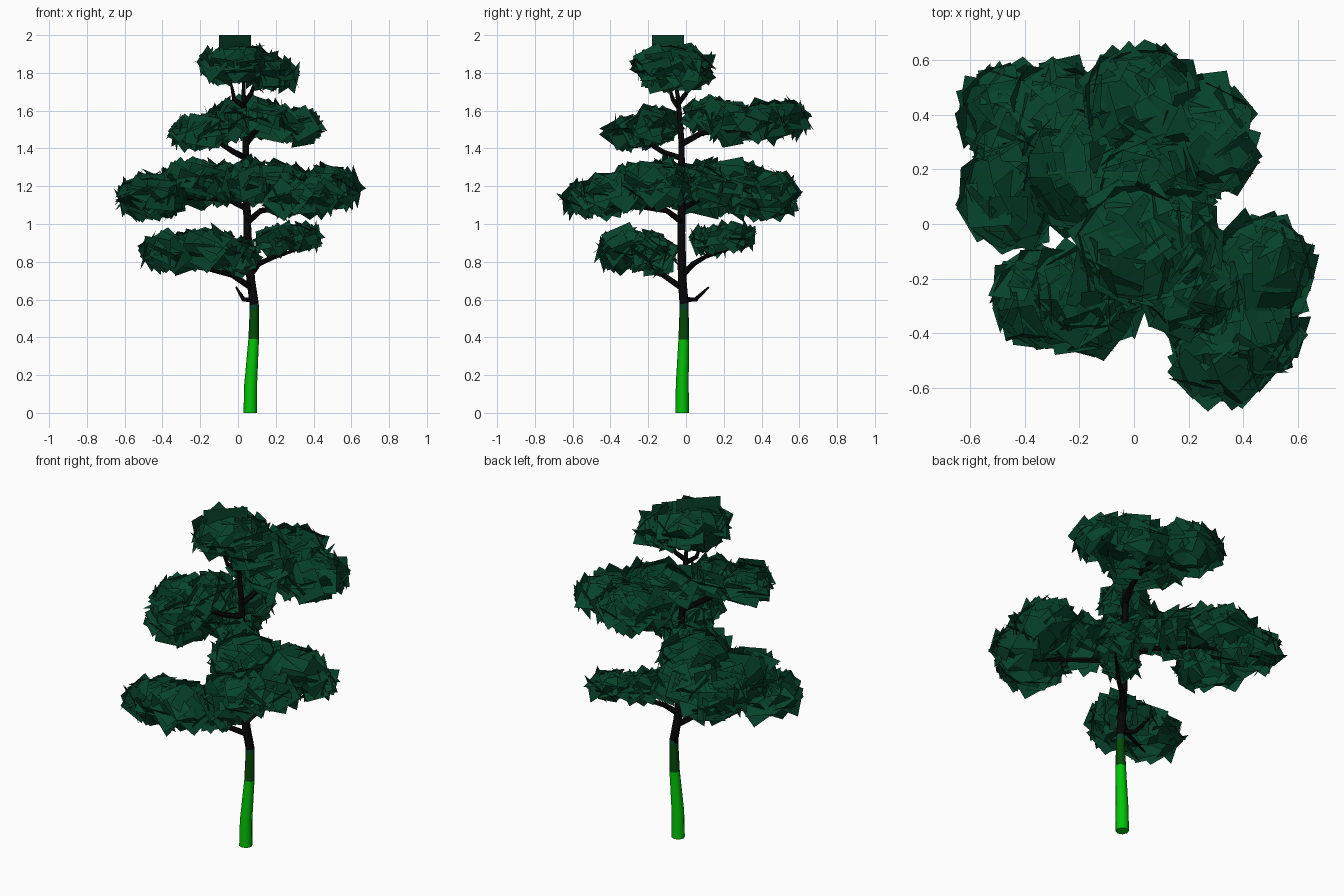
import bpy
import bmesh
import math
import random
from mathutils import Vector

random.seed(4)
cube = bpy.data.objects.get("Cube")
if cube:
    bpy.data.objects.remove(cube)


def material(name, rgb):
    m = bpy.data.materials.new(name)
    m.use_nodes = True
    m.diffuse_color = (*rgb, 1)
    m.node_tree.nodes["Principled BSDF"].inputs["Base Color"].default_value = (*rgb, 1)
    return m


bark = material("black bark", (0.002, 0.002, 0.002))
bright = material("bright green", (0.001, 0.56, 0.002))
deep = material("deep green", (0.001, 0.07, 0.002))
leaf = material("pine green", (0.002, 0.055, 0.024))


def finish(bm, name, mats):
    mesh = bpy.data.meshes.new(name)
    bm.to_mesh(mesh)
    bm.free()
    for m in mats:
        mesh.materials.append(m)
    ob = bpy.data.objects.new(name, mesh)
    bpy.context.collection.objects.link(ob)
    return ob


def tube(name, path, radii, mats, sides=8):
    """Tapered tube through the path, capped at both ends."""
    bm = bmesh.new()
    pts = [Vector(p) for p in path]
    rings = []
    for i, p in enumerate(pts):
        d = (pts[min(i + 1, len(pts) - 1)] - pts[max(i - 1, 0)]).normalized()
        if i == 0 and p.z == 0:
            d = Vector((0, 0, 1))
        u = d.cross(Vector((0, 1, 0))).normalized()
        v = d.cross(u)
        ring = []
        for k in range(sides):
            a = math.tau * k / sides
            ring.append(bm.verts.new(p + radii[i] * (u * math.cos(a) + v * math.sin(a))))
        rings.append(ring)
    for a, b in zip(rings, rings[1:]):
        for k in range(sides):
            n = (k + 1) % sides
            bm.faces.new((a[k], a[n], b[n], b[k]))
    bm.faces.new(rings[0])
    bm.faces.new(rings[-1])
    bmesh.ops.recalc_face_normals(bm, faces=bm.faces)
    # Colour bands by height
    if len(mats) > 1:
        for f in bm.faces:
            z = f.calc_center_median().z
            f.material_index = 1 if z < 0.39 else 2 if z < 0.55 else 3 if z < 0.575 else 0
    ob = finish(bm, name, mats)
    bpy.ops.object.select_all(action="DESELECT")
    ob.select_set(True)
    bpy.context.view_layer.objects.active = ob
    bpy.ops.object.shade_smooth_by_angle(angle=math.radians(50))


def buried(p, blob):
    x, y, z, rx, ry, rz = blob
    return ((p.x - x) / rx) ** 2 + ((p.y - y) / ry) ** 2 + ((p.z - z) / rz) ** 2 < 0.6


def foliage(name, blobs, size=0.108):
    """Square sprays laid over merged flattened ellipsoids, open underneath."""
    bm = bmesh.new()
    for blob in blobs:
        x, y, z, rx, ry, rz = blob
        count = int(520 * rx * (ry + rz)) + 16
        for i in range(count):
            h = 1 - 1.65 * (i + 0.5) / count
            a = i * 2.39996 + random.uniform(-0.3, 0.3)
            s = math.sqrt(1 - h * h)
            d = Vector((s * math.cos(a), s * math.sin(a), h))
            p = Vector((x + d.x * rx, y + d.y * ry, z + d.z * rz))
            if any(buried(p, other) for other in blobs if other is not blob):
                continue
            n = Vector((d.x / rx, d.y / ry, d.z / rz)).normalized()
            n += Vector([random.uniform(-0.3, 0.3) for _ in range(3)])
            n.normalize()
            u = n.orthogonal().normalized()
            v = n.cross(u)
            w = random.uniform(0, math.tau)
            r = size * random.uniform(0.85, 1.1)
            corners = []
            for k in range(4):
                t = w + k * math.pi / 2
                lift = n * random.uniform(-0.012, 0.012)
                corners.append(bm.verts.new(p + r * (u * math.cos(t) + v * math.sin(t)) + lift))
            bm.faces.new(corners)
    return finish(bm, name, [leaf])


# Trunk
tube("trunk",
     [(.065, -.02, 0), (.067, -.02, .15), (.083, -.012, .39), (.086, -.01, .55),
      (.086, -.01, .575), (.068, -.02, .7), (.05, -.025, .95), (.045, -.022, 1.2),
      (.04, -.025, 1.45), (.03, -.04, 1.65), (.03, -.07, 1.85)],
     [.036, .034, .028, .024, .024, .023, .021, .019, .016, .012, .006],
     [bark, bright, deep, leaf])

# Branches
branches = {
    "stub_branch": [(.08, -.01, .6), (.03, .05, .6), (-.01, .12, .665)],
    "low_front_right_branch": [(.075, -.02, .66), (-.03, -.12, .73), (-.15, -.22, .76), (-.36, -.34, .79)],
    "low_back_left_branch": [(.065, -.02, .73), (.11, .04, .79), (.19, .1, .825), (.36, .27, .88)],
    "middle_front_left_branch": [(.05, -.02, 1.01), (.12, -.1, 1.07), (.3, -.3, 1.1), (.5, -.5, 1.1)],
    "middle_back_right_branch": [(.05, -.02, 1.08), (-.05, .07, 1.13), (-.25, .25, 1.14), (-.54, .46, 1.08)],
    "upper_front_right_branch": [(.04, -.03, 1.35), (-.02, -.12, 1.38), (-.1, -.2, 1.43), (-.24, -.27, 1.46)],
    "upper_back_branch": [(.04, -.03, 1.42), (.08, .08, 1.48), (.12, .26, 1.51), (.15, .48, 1.5)],
    "crown_right_branch": [(.035, -.04, 1.62), (-.02, -.07, 1.66), (-.04, -.1, 1.76)],
    "crown_left_branch": [(.03, -.04, 1.64), (.07, 0, 1.69), (.1, .02, 1.78)],
}
for name, path in branches.items():
    tube(name, path, [.017, .015, .012, .005][-len(path):], [bark], 6)

# Foliage clumps: centre and radii of each ellipsoid
foliage("low_front_right_foliage", [
    (-.33, -.27, .85, .15, .15, .08), (-.16, -.28, .86, .15, .16, .085),
    (.0, -.17, .83, .06, .08, .05)])
foliage("low_back_left_foliage", [
    (.32, .25, .93, .09, .09, .045), (.2, .13, .91, .07, .07, .04)], .09)
foliage("middle_front_left_foliage", [
    (.47, -.17, 1.2, .15, .16, .08), (.45, -.36, 1.17, .14, .17, .075),
    (.33, -.47, 1.13, .16, .15, .07), (.2, -.22, 1.21, .16, .16, .09),
    (.06, -.09, 1.22, .08, .08, .08)])
foliage("middle_back_right_foliage", [
    (-.45, .12, 1.16, .15, .18, .085), (-.46, .4, 1.12, .14, .15, .07),
    (-.22, .2, 1.23, .16, .19, .085), (-.27, .4, 1.18, .15, .16, .08),
    (-.07, .09, 1.21, .08, .09, .07)])
foliage("upper_front_right_foliage", [
    (-.2, -.25, 1.49, .12, .13, .06), (-.06, -.16, 1.52, .08, .09, .055)])
foliage("upper_back_foliage", [
    (.03, .46, 1.55, .18, .16, .075), (.25, .32, 1.52, .16, .18, .07),
    (.07, .16, 1.57, .17, .14, .07)])
foliage("crown_foliage", [
    (.0, -.07, 1.84, .17, .18, .08), (.17, -.05, 1.79, .11, .15, .06)])

# Upright spray at the tip
bm = bmesh.new()
ends = ((-.1, -.18), (.07, -.01))
low = [bm.verts.new((x, y, 1.84)) for x, y in ends]
high = [bm.verts.new((x, y, 2.0)) for x, y in reversed(ends)]
bm.faces.new(low + high)
finish(bm, "tip_foliage", [leaf])
